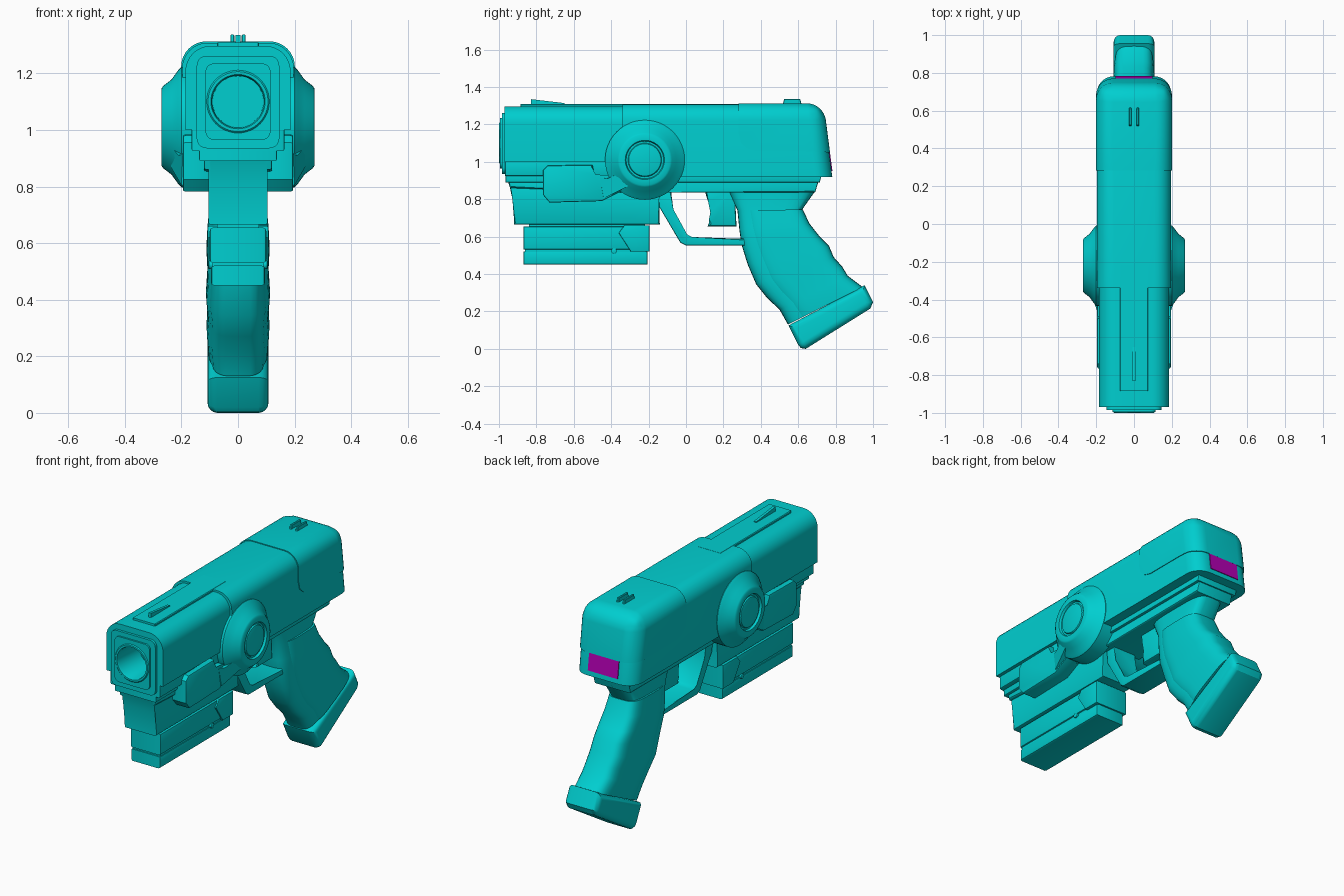
import bpy, bmesh, math
from mathutils import Vector

if "Cube" in bpy.data.objects:
    bpy.data.objects.remove(bpy.data.objects["Cube"])


def material(name, rgb):
    m = bpy.data.materials.new(name)
    m.diffuse_color = (*rgb, 1)
    m.use_nodes = True
    m.node_tree.nodes["Principled BSDF"].inputs["Base Color"].default_value = m.diffuse_color
    return m


TEAL = material("teal", (0.0, 0.62, 0.63))
MAGENTA = material("magenta", (0.46, 0.0, 0.46))


def skin(name, rings, bevel=0, segs=2, pick=None, mat=TEAL):
    """Join equal-length closed rings, cap both ends, bevel chosen edges."""
    bm = bmesh.new()
    vs = [[bm.verts.new(p) for p in r] for r in rings]
    n = len(rings[0])
    for a, b in zip(vs, vs[1:]):
        for i in range(n):
            j = (i + 1) % n
            bm.faces.new((a[i], a[j], b[j], b[i]))
    bm.faces.new(vs[0])
    bm.faces.new(vs[-1])
    if bevel:
        edges = []
        for e in bm.edges:
            p, q = e.verts[0].co, e.verts[1].co
            if pick((p + q) / 2, q - p):
                edges.append(e)
        bmesh.ops.bevel(bm, geom=edges, offset=bevel, segments=segs, profile=0.5,
                        affect='EDGES', clamp_overlap=True)
    bmesh.ops.recalc_face_normals(bm, faces=bm.faces)
    me = bpy.data.meshes.new(name)
    bm.to_mesh(me)
    bm.free()
    ob = bpy.data.objects.new(name, me)
    bpy.context.collection.objects.link(ob)
    me.materials.append(mat)
    return ob


def rim(m, d):
    return abs(d.x) < 1e-5


def prism(name, pts, x0, x1=None, bevel=0, segs=2, pick=rim, mat=TEAL):
    """Side profile (y, z) extruded from x0 to x1 (or -x0 to x0)."""
    if x1 is None:
        x0, x1 = -x0, x0
    return skin(name, [[(x, y, z) for y, z in pts] for x in (x0, x1)], bevel, segs, pick, mat)


def box(name, hw, y0, y1, z0, z1, bevel=0, segs=2, pick=rim):
    return prism(name, [(y0, z0), (y1, z0), (y1, z1), (y0, z1)], hw, None, bevel, segs, pick)


def lathe(name, profile, place, n=48):
    """Profile (radius, distance); place maps (a, b, distance) into space."""
    return skin(name, [[place(r * math.cos(2 * math.pi * i / n), r * math.sin(2 * math.pi * i / n), t)
                        for i in range(n)] for r, t in profile])


def rounded_top(m, d):
    return (m.z > 1.2 and abs(d.y) > 0.1) or (m.y > 0.7 and m.z > 1.07)


def along_y(m, d):
    return abs(d.y) > 1e-4


# Slide: front section, wider rear section, raised rear shell and top strip
front = prism("slide_front", [(-.97, 1.0), (-.3, 1.0), (-.3, 1.297), (-.97, 1.297)],
              .186, None, .09, 8, rounded_top)
prism("slide_rear", [(-.34, .92), (.782, .92), (.732, 1.308), (-.34, 1.308)],
      .197, None, .09, 8, rounded_top)
prism("rear_shell", [(.282, 1.313), (.736, 1.313), (.770, 1.05), (.63, 1.057), (.38, 1.057),
                     (.33, 1.07), (.295, 1.1), (.282, 1.15)], .201, None, .09, 8, rounded_top)
box("top_strip", .075, -.885, -.22, 1.25, 1.309, .004, 1)
rail = box("slide_rail", .165, -.968, -.3, .925, 1.01, .01)

# Muzzle: stepped rounded frames, ring and bore
outer = box("muzzle_frame", .146, -.985, -.8, .935, 1.262, .035, 5, along_y)
inner = box("muzzle_inner_frame", .115, -.995, -.8, .965, 1.235, .03, 5, along_y)
ring = lathe("muzzle_ring", [(.112, -.8), (.112, -.994), (.106, -1.0), (.096, -1.0), (.092, -.99),
                             (.09, -.8), (.088, -.78)], lambda a, b, t: (a, t, 1.1 + b))
cutter = lathe("bore_cutter", [(.1, -1.1), (.1, -.785)], lambda a, b, t: (a, t, 1.1 + b))
cutter.hide_render = True
cutter.hide_viewport = True
for ob in (front, rail, outer, inner):
    mod = ob.modifiers.new("bore", 'BOOLEAN')
    mod.operation = 'DIFFERENCE'
    mod.object = cutter

# Sights
prism("front_sight", [(-.83, 1.29), (-.83, 1.335), (-.65, 1.314), (-.65, 1.29)], .008)
for s in (-1, 1):
    prism("rear_sight", [(.515, 1.3), (.62, 1.3), (.61, 1.337), (.525, 1.337)],
          s * .02 - .007, s * .02 + .007, .003, 1)

# Rear panel on the slanted back face
prism("rear_panel", [(.70, .95), (.783, .95), (.752, 1.185), (.67, 1.185)], .098, mat=MAGENTA)

# Frame below the slide, in steps
prism("frame_upper", [(-.965, .89), (.715, .89), (.73, .945), (-.965, .945)], .137, None, .006)
prism("frame_lower", [(-.94, .86), (-.3, .835), (.69, .835), (.71, .9), (-.95, .9)], .12, None, .008)
prism("dust_cover", [(-.95, .89), (-.92, .80), (-.92, .665), (-.14, .665), (-.15, .83), (-.14, .89)],
      .104, None, .008)

# Lower light unit
box("light_neck", .075, -.84, -.22, .6, .68)
box("light_upper", .1, -.87, -.2, .53, .655, .012)
box("light_core", .09, -.862, -.215, .48, .6)
box("light_lower", .096, -.87, -.205, .45, .52, .012)
prism("light_clamp", [(-.33, .66), (-.195, .66), (-.195, .52), (-.295, .52), (-.36, .62)],
      .108, None, .006)

# Trigger and guard
prism("trigger_guard", [(-.15, .86), (-.144, .76), (-.03, .567), (0, .552), (.33, .552), (.31, .59),
                        (.03, .59), (0, .606), (-.075, .743), (-.08, .86)], .075, None, .008)
prism("trigger", [(.09, .86), (.13, .79), (.142, .73), (.135, .69), (.115, .655), (.27, .655),
                  (.26, .86)], .04, None, .012)

# Side hubs with levers
for s in (-1, 1):
    lathe("hub", [(.213, .1), (.213, .2), (.2, .212), (.168, .235), (.145, .265), (.135, .271),
                  (.105, .271), (.1, .258), (.09, .258), (.086, .266), (.08, .268)],
          lambda a, b, t: (s * t, -.22 + a, 1.01 + b))
    prism("lever", [(-.765, .955), (-.74, .98), (-.5, .984), (-.49, .925), (-.42, .92), (-.3, .96),
                    (-.25, .89), (-.45, .79), (-.73, .782), (-.765, .824)],
          s * .1, s * .195, .008)
    skin("lever_arm", [[(s * x, y, z) for y, z in ((-.47, .92), (-.42, .92), (-.3, .98),
                                                 (-.25, .89), (-.45, .79))] for x in (.12,)] +
         [[(s * x, y, z) for x, y, z in ((.195, -.46, .915), (.21, -.42, .91), (.255, -.31, .96),
                                         (.25, -.27, .89), (.2, -.44, .805))]])
    lathe("light_screw", [(.015, .08), (.015, .103), (.011, .105)],
          lambda a, b, t: (s * t, -.385 + a, .523 + b), 16)

# Grip: lofted rounded sections (front y, z, back y, z, half width) with soft ridges
STATIONS = [(.225, .85, .70, .85, .100), (.275, .74, .625, .745, .100), (.285, .64, .66, .67, .108),
            (.296, .56, .715, .60, .112), (.33, .45, .765, .55, .108), (.375, .345, .79, .49, .113),
            (.435, .27, .835, .44, .107), (.50, .21, .865, .39, .111), (.545, .13, .945, .33, .105)]


def grip(name, t0, t1, grow, stations, n=32):
    rings = []
    for fy, fz, by, bz, hw in stations:
        f, b = Vector((0, fy, fz)), Vector((0, by, bz))
        p, q = f.lerp(b, t0), f.lerp(b, t1)
        ring = []
        for i in range(n):
            c, s = math.cos(2 * math.pi * i / n), math.sin(2 * math.pi * i / n)
            u = math.copysign(abs(c) ** .5, c)
            v = math.copysign(abs(s) ** .5, s)
            pt = p.lerp(q, .5 + u / 2)
            ring.append((v * (hw + grow), pt.y, pt.z))
        rings.append(ring)
    return skin(name, rings)


grip("grip_core", 0, .99, -.01, STATIONS)
grip("grip_wrap", .11, 1.0, 0, STATIONS[1:])
prism("grip_base", [(.548, .125), (.60, .02), (.615, .004), (.64, 0), (.985, .215), (1.0, .25),
                    (.955, .34)], .108, None, .035, 4)

# Smooth shading with crisp edges
bpy.ops.object.select_all(action='DESELECT')
for ob in bpy.context.collection.objects:
    if ob is not cutter and ob.type == 'MESH' and not ob.hide_render:
        ob.select_set(True)
        bpy.context.view_layer.objects.active = ob
bpy.ops.object.shade_smooth_by_angle(angle=math.radians(32))
